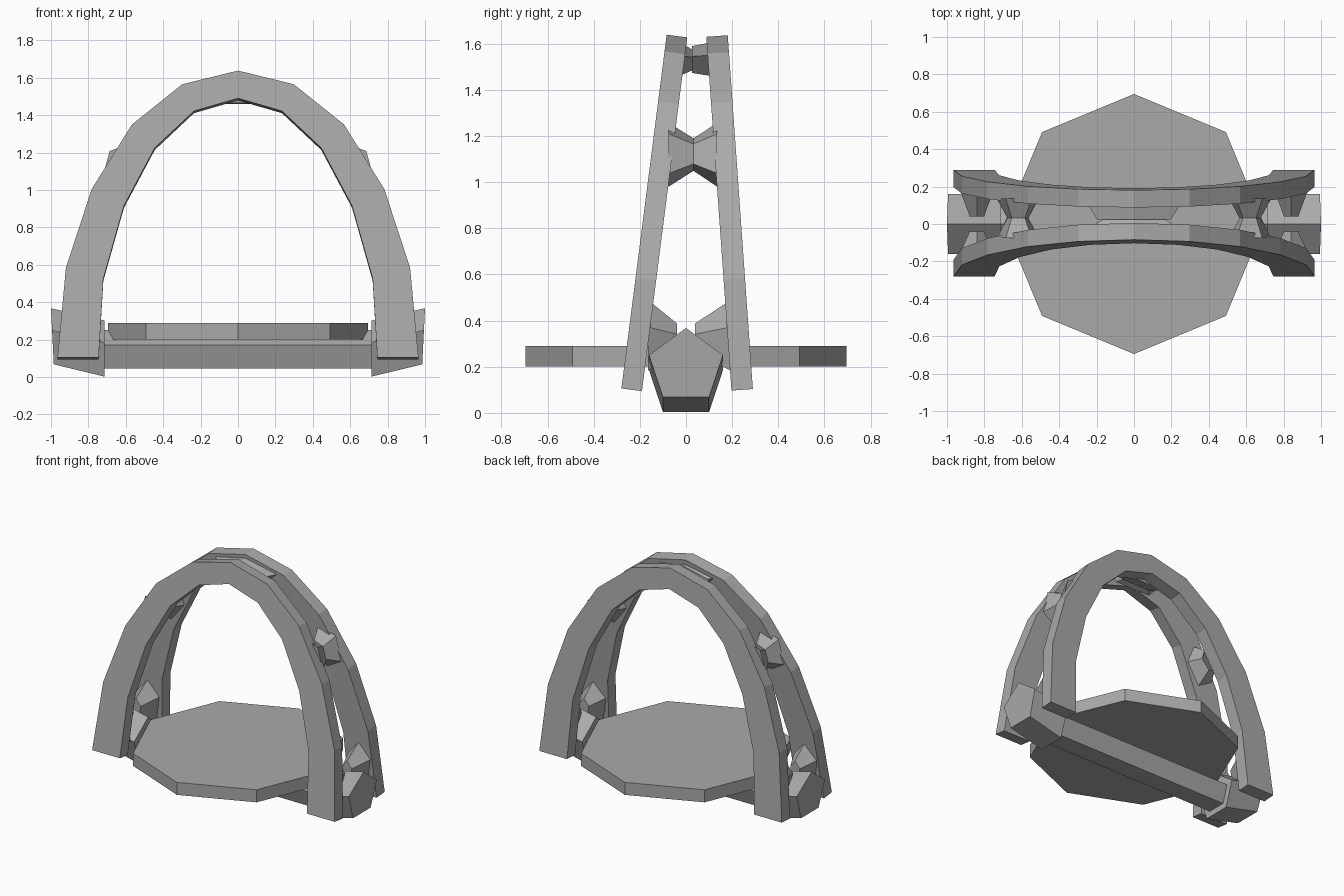
import bpy, bmesh, math
from mathutils import Vector

cube = bpy.data.objects.get("Cube")
if cube:
    bpy.data.objects.remove(cube)

STONE = (0.4, 0.4, 0.4, 1)
stone = bpy.data.materials.new("grey_stone")
stone.use_nodes = True
stone.diffuse_color = STONE
bsdf = next(n for n in stone.node_tree.nodes if n.type == 'BSDF_PRINCIPLED')
bsdf.inputs["Base Color"].default_value = STONE


def loft(name, ring_a, ring_b):
    """Closed flat-shaded solid between two matching rings of points."""
    bm = bmesh.new()
    a = [bm.verts.new(p) for p in ring_a]
    b = [bm.verts.new(p) for p in ring_b]
    n = len(a)
    bm.faces.new(a)
    bm.faces.new(b[::-1])
    for i in range(n):
        j = (i + 1) % n
        bm.faces.new((a[j], a[i], b[i], b[j]))
    bmesh.ops.recalc_face_normals(bm, faces=bm.faces)
    mesh = bpy.data.meshes.new(name)
    bm.to_mesh(mesh)
    bm.free()
    mesh.materials.append(stone)
    obj = bpy.data.objects.new(name, mesh)
    bpy.context.collection.objects.link(obj)
    return obj


# Arches: half outlines mirrored, then leaned towards each other
OUTER = [(0.965, 0.10), (0.92, 0.58), (0.782, 1.0), (0.567, 1.345), (0.298, 1.56)]
INNER = [(0.745, 0.10), (0.72, 0.52), (0.61, 0.91), (0.445, 1.22), (0.235, 1.417)]


def full(half, top):
    return half + [(0, top)] + [(-x, z) for x, z in reversed(half)]


outline = full(OUTER, 1.633) + full(INNER, 1.485)[::-1]


def arch(name, y_foot, slope, depth):
    tilt = math.atan(slope)
    dy, dz = depth * math.cos(tilt), -depth * math.sin(tilt)
    near = [Vector((x, y_foot + slope * (z - 0.1), z - dz / 2)) for x, z in outline]
    far = [p + Vector((0, dy, dz)) for p in near]
    return loft(name, near, far)


arch("front_arch", -0.28, 0.128, 0.09)
arch("back_arch", 0.197, -0.071, 0.093)

# Octagonal platform
disc = [(0.695 * math.cos(i * math.pi / 4), 0.695 * math.sin(i * math.pi / 4)) for i in range(8)]
loft("platform", [(x, y, 0.20) for x, y in disc], [(x, y, 0.29) for x, y in disc])

# Five-sided base beam with larger upward-flaring end blocks
PENTAGON = [(-0.1, 0), (0.1, 0), (0.16, 0.182), (0, 0.30), (-0.16, 0.182)]


def section(x, z, s=1.0, lean=0.0):
    return [(x + lean * h, y * s, z + h * s) for y, h in PENTAGON]


loft("base_beam", section(-0.75, 0.045, 0.69), section(0.75, 0.045, 0.69))
for side, sx in (("left", 1), ("right", -1)):
    loft(side + "_end_block", section(sx * 0.715, 0.003),
         section(sx * 0.985, 0.068, lean=sx * 0.05))


# Tapered five-sided studs on the inner faces of the arches
def stud(name, x, z, rx, rz, y_base, y_tip, turn=0.0, taper=0.4):
    rings = []
    for y, s in ((y_base, 1), (y_tip, taper)):
        ring = []
        for i in range(5):
            a = i * math.tau / 5
            u, v = rx * s * math.sin(a), rz * s * math.cos(a)
            ring.append((x + u * math.cos(turn) - v * math.sin(turn), y,
                         z + u * math.sin(turn) + v * math.cos(turn)))
        rings.append(ring)
    return loft(name, *rings)


for side, sx in (("left", 1), ("right", -1)):
    stud(side + "_front_low_stud", sx * 0.84, 0.32, 0.10, 0.17, -0.165, -0.04)
    stud(side + "_back_low_stud", sx * 0.84, 0.32, 0.10, 0.17, 0.195, 0.04)
    turn = sx * math.radians(28)
    stud(side + "_front_mid_stud", sx * 0.62, 1.12, 0.105, 0.155, -0.075, 0.045, turn, 0.45)
    stud(side + "_back_mid_stud", sx * 0.62, 1.12, 0.105, 0.155, 0.135, 0.02, turn, 0.45)
stud("front_top_stud", 0, 1.525, 0.25, 0.075, -0.02, 0.045, 0, 0.55)
stud("back_top_stud", 0, 1.525, 0.26, 0.08, 0.105, 0.025, 0, 0.8)
